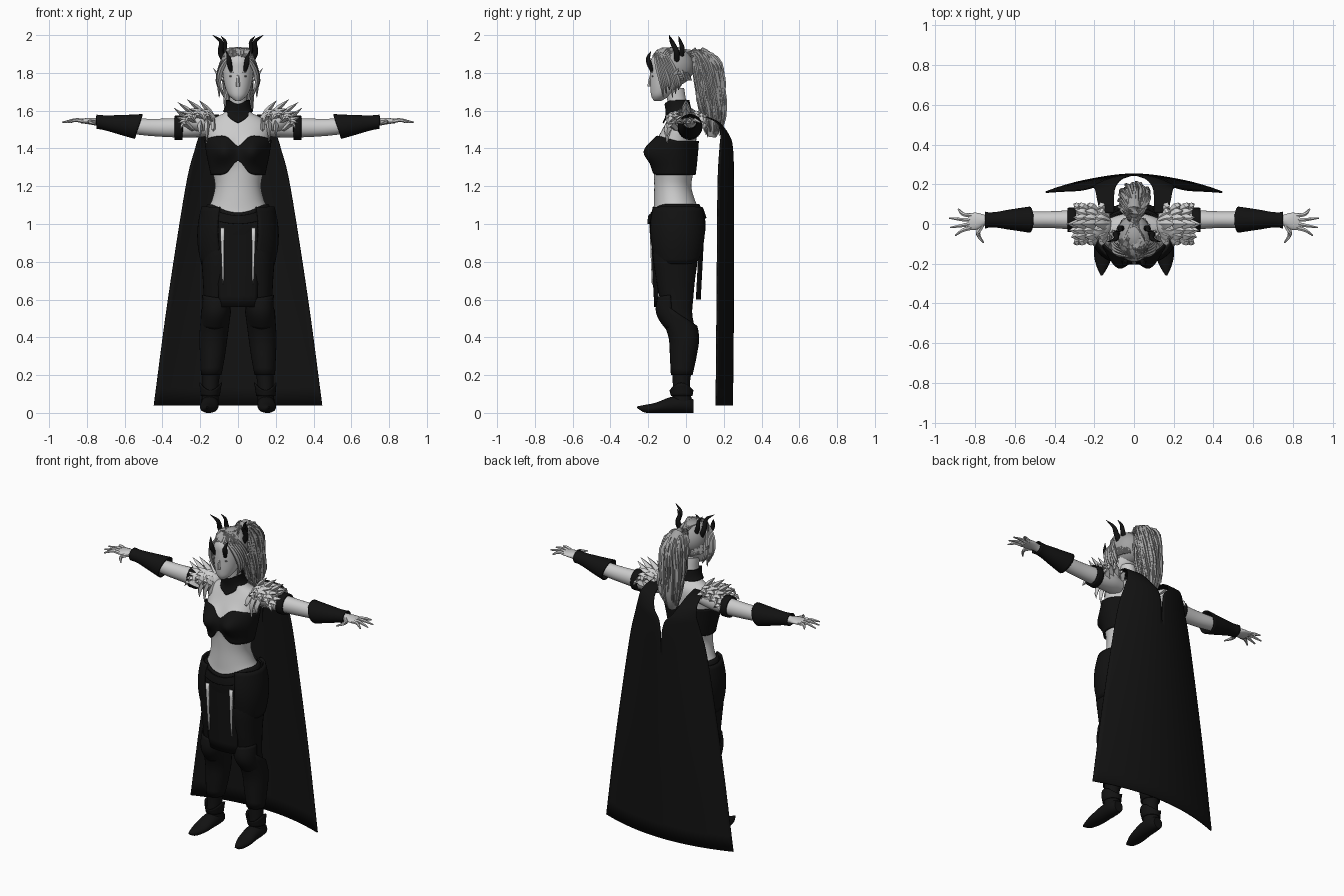
import bpy, bmesh, random
from math import sin, cos, pi, exp, sqrt
from mathutils import Vector

random.seed(4)
if "Cube" in bpy.data.objects:
    bpy.data.objects.remove(bpy.data.objects["Cube"])


def material(name, value):
    m = bpy.data.materials.new(name)
    m.use_nodes = True
    m.diffuse_color = (value, value, value, 1)
    m.node_tree.nodes["Principled BSDF"].inputs["Base Color"].default_value = (value, value, value, 1)
    return m


BLACK = material("black cloth", 0.006)
SKIN = material("pale skin", 0.6)
PLUME = material("pale plumes", 0.62)
HAIR = material("grey hair", 0.36)
SHADE = material("grey face detail", 0.2)


def at(rows, k):
    """Smooth lookup in rows of (key, values...)."""
    k = min(max(k, rows[0][0]), rows[-1][0])
    i = 0
    while i < len(rows) - 2 and k > rows[i + 1][0]:
        i += 1
    a, b = rows[i], rows[i + 1]
    p, q = rows[max(i - 1, 0)], rows[min(i + 2, len(rows) - 1)]
    h = b[0] - a[0]
    t = (k - a[0]) / h
    out = []
    for c in range(1, len(a)):
        ma = (b[c] - p[c]) / (b[0] - p[0]) * h
        mb = (q[c] - a[c]) / (q[0] - a[0]) * h
        out.append((2*t**3 - 3*t*t + 1)*a[c] + (t**3 - 2*t*t + t)*ma
                   + (3*t*t - 2*t**3)*b[c] + (t**3 - t*t)*mb)
    return out


def grid(bm, fn, nu, nv, wrap=True, cap=True):
    """Surface from fn(u, v); u runs around when wrapped."""
    cols = nu if wrap else nu + 1
    rings = [[bm.verts.new(fn(i / nu, j / nv)) for i in range(cols)] for j in range(nv + 1)]
    for lo, hi in zip(rings, rings[1:]):
        for i in range(nu):
            k = (i + 1) % cols
            bm.faces.new((lo[i], lo[k], hi[k], hi[i]))
    if wrap and cap:
        bm.faces.new(rings[0])
        bm.faces.new(rings[-1])


def tube(bm, path, radii, sides=6, steps=8, flat=1.0):
    rows = [(i, *p, r) for i, (p, r) in enumerate(zip(path, radii))]
    last = len(rows) - 1

    def fn(u, v):
        x, y, z, r = at(rows, v * last)
        d = Vector(at(rows, v*last + 0.05)[:3]) - Vector(at(rows, v*last - 0.05)[:3])
        side = d.cross(Vector((0.1, 1, 0.05))).normalized()
        up = side.cross(d).normalized()
        return Vector((x, y, z)) + max(r, 0.0005) * (flat*cos(2*pi*u)*side + sin(2*pi*u)*up)
    grid(bm, fn, sides, steps)


def finish(bm, name, mat, mirror=False, thick=0, angle=50):
    bmesh.ops.recalc_face_normals(bm, faces=bm.faces)
    me = bpy.data.meshes.new(name)
    bm.to_mesh(me)
    bm.free()
    me.materials.append(mat)
    me.shade_smooth()
    me.set_sharp_from_angle(angle=angle * pi / 180)
    ob = bpy.data.objects.new(name, me)
    bpy.context.collection.objects.link(ob)
    if mirror:
        ob.modifiers.new("Mirror", "MIRROR")
    if thick:
        s = ob.modifiers.new("Solidify", "SOLIDIFY")
        s.thickness, s.offset = thick, 0
    return ob


def surface(name, mat, fn, nu, nv, wrap=True, cap=True, **kw):
    bm = bmesh.new()
    grid(bm, fn, nu, nv, wrap, cap)
    return finish(bm, name, mat, **kw)


def tubes(name, mat, items, mirror=False, angle=50, **kw):
    bm = bmesh.new()
    for path, radii in items:
        tube(bm, path, radii, **kw)
    return finish(bm, name, mat, mirror, angle=angle)


def ball(name, mat, c, r, mirror=False):
    bm = bmesh.new()
    bmesh.ops.create_uvsphere(bm, u_segments=24, v_segments=16, radius=1)
    for v in bm.verts:
        v.co = Vector(c) + Vector(a * b for a, b in zip(v.co, r))
    return finish(bm, name, mat, mirror)


# Torso and fitted clothes share one profile: height, centre y, half width, half depth
TORSO = [(.88, -.045, .17, .12), (1, -.045, .18, .135), (1.07, -.05, .165, .122), (1.12, -.06, .14, .11),
         (1.2, -.07, .122, .098), (1.28, -.065, .135, .105), (1.38, -.06, .155, .11), (1.46, -.045, .165, .1),
         (1.52, -.03, .165, .085), (1.56, -.025, .13, .07), (1.59, -.035, .07, .055),
         (1.63, -.045, .047, .05), (1.72, -.06, .045, .05)]


def body(u, z, off=0):
    a = 2 * pi * u
    cy, rx, ry = at(TORSO, z)
    x, y = (rx + off) * cos(a), cy + (ry + off) * sin(a)
    if sin(a) < 0:
        y -= .055 * exp(-((abs(x) - .08) / .055)**2 - ((z - 1.385) / .06)**2)
    return Vector((x, y, z))


def garment(name, lo, hi, off):
    def fn(u, v):
        x, front = cos(2*pi*u), max(0, -sin(2*pi*u))
        a, b = lo(x, front), hi(x, front)
        return body(u, a + (b - a) * v, off)
    surface(name, BLACK, fn, 64, 16, cap=False, thick=.008)


surface("torso", SKIN, lambda u, v: body(u, .9 + .82 * v), 48, 48)
garment("bust_top", lambda x, f: 1.26 + (.075 * exp(-(x / .3)**2) if f > 0 else 0),
        lambda x, f: 1.44 + (.03 * f - .06 * f * exp(-(x / .25)**2)), .01)
garment("trousers_top", lambda x, f: .88, lambda x, f: 1.105 - .045 * f**4, .01)
garment("belt", lambda x, f: 1.03 - .03 * f**4, lambda x, f: 1.085 - .04 * f**4, .02)
garment("collar", lambda x, f: 1.595 - (.06 * max(0, 1 - abs(x) * 1.4) if f > 0 else 0),
        lambda x, f: 1.655 - .02 * f**4, .014)

# Legs, knees and boots
LEG = [(.06, .148, -.02, .045, .052), (.15, .145, -.025, .042, .045), (.3, .135, -.015, .055, .06),
       (.4, .13, -.012, .062, .068), (.52, .118, -.045, .064, .078), (.6, .112, -.05, .07, .088),
       (.7, .106, -.055, .08, .102), (.85, .1, -.055, .095, .122), (.98, .095, -.045, .09, .12)]


def leg(u, z, off=0):
    x, y, rx, ry = at(LEG, z)
    return Vector((x + (rx + off) * cos(2*pi*u), y + (ry + off) * sin(2*pi*u), z))


surface("legs", BLACK, lambda u, v: leg(u, .04 + .94 * v), 28, 32, mirror=True)
surface("boot_tops", BLACK, lambda u, v: leg(u, .2 + v * (.33 - .07 * sin(2*pi*u)), .006 + .006 * v),
        28, 10, cap=False, mirror=True, thick=.006)
surface("ankle_cuffs", BLACK, lambda u, v: leg(u, .09 + v * (.05 + .02 * cos(4*pi*u)), .005 + .01 * v),
        24, 4, cap=False, mirror=True, thick=.006)
surface("knee_guards", BLACK, lambda u, v: leg(.55 + .4 * u, .44 + .03 * abs(u - .5) + .17 * v,
                                               .008 + .022 * sin(pi * v) * sin(pi * u)),
        12, 10, wrap=False, mirror=True, thick=.006)
FOOT = [(-.26, .163, .03, .004, .004), (-.22, .16, .022, .026, .02), (-.16, .155, .027, .046, .027),
        (-.08, .15, .042, .048, .042), (0, .148, .045, .045, .045), (.04, .148, .035, .03, .035)]


def foot(u, v):
    y = -.26 + .3 * v
    x, z, rx, rz = at(FOOT, y)
    return Vector((x + rx * cos(2*pi*u), y, max(0, z + rz * sin(2*pi*u))))


surface("feet", BLACK, foot, 20, 20, mirror=True)


# Hip plates and hanging cloths
def hip_plate(u, v):
    a = (u - .5) * 2.6
    drop = .3 - .07 * (2*u - 1)**4
    r = .175 + .035 * sin(pi * (.12 + .75 * v))
    return Vector((r * cos(a * .8), -.045 + (.13 + .015 * sin(pi * v)) * sin(a), 1.09 - drop * v))


surface("hip_plates", BLACK, hip_plate, 20, 12, wrap=False, mirror=True, thick=.012)
for name, y0, y1, low in (("front_cloth", -.19, -.165, .56), ("back_cloth", .098, .075, .6)):
    surface(name, BLACK, lambda u, v: Vector(((2*u - 1) * (.115 - .015 * v),
            y0 + (y1 - y0) * v + (.02 if y0 < 0 else -.02) * (2*u - 1)**2, 1.04 + (low - 1.04) * v)),
            12, 8, wrap=False, thick=.006)
surface("cloth_strips", PLUME, lambda u, v: Vector((.083 - .004 * v + (u - .5) * .022 * (1 - .7 * v),
        -.189 + .012 * v, .98 - .3 * v)), 2, 6, wrap=False, mirror=True, thick=.008)

# Arms: x, centre y and z, half depth, half height
ARM = [(.12, 0, 1.515, .055, .045), (.2, .012, 1.515, .058, .055), (.3, .02, 1.51, .05, .052),
       (.42, .022, 1.51, .042, .047), (.52, .022, 1.515, .041, .043), (.62, .022, 1.525, .036, .037),
       (.74, .02, 1.54, .024, .022), (.79, .014, 1.545, .043, .017), (.835, .012, 1.545, .042, .011)]


def arm(u, x, off=0):
    y, z, ry, rz = at(ARM, x)
    return Vector((x, y + (ry + off) * cos(2*pi*u), z + (rz + off) * sin(2*pi*u)))


surface("arms", SKIN, lambda u, v: arm(u, .12 + .715 * v), 24, 40, mirror=True)
surface("gauntlets", BLACK, lambda u, v: arm(u, .525 - .02 * sin(2*pi*u) * (1 - v) + .225 * v,
        .008 + .014 * (1 - v)**2 + .006 * v**6), 24, 14, cap=False, mirror=True, thick=.006)
surface("arm_bands", BLACK, lambda u, v: arm(u, .293 + .042 * v, .008), 24, 3, cap=False, mirror=True, thick=.01)
TIPS = ((.9, -.058), (.925, -.018), (.93, .03), (.885, .076))
fingers = [([(.82, -.02 + .021 * i, 1.545), (.86, y * .6 + .004, 1.55), (x, y, 1.538)], [.011, .01, .004])
           for i, (x, y) in enumerate(TIPS)]
fingers.append(([(.765, -.005, 1.543), (.785, -.05, 1.54), (.757, -.095, 1.53)], [.014, .011, .004]))
tubes("fingers", SKIN, fingers, mirror=True)

# Shoulder plumes: overlapping rows of flat pointed leaves
ball("shoulder_pads", PLUME, (.195, -.008, 1.545), (.085, .075, .06), mirror=True)
plumes = []
for bx, bz, reach in ((.13, 1.57, .075), (.17, 1.575, .1), (.21, 1.56, .11), (.24, 1.53, .1)):
    for j in range(7):
        t = j / 3 - 1
        lift = (.085 - .12 * abs(t)) * (1 if j % 2 else .75)
        tip = (bx + reach * (1 - .35 * abs(t)), t * .1, bz + lift)
        mid = (bx + reach * .45, t * .085, bz + lift * .35 + .01)
        plumes.append(([(bx, t * .05, bz - .03 * t * t), mid, tip], [.016, .023, .001]))
for x, low in ((.13, 1.49), (.165, 1.43), (.2, 1.46)):
    plumes.append(([(x, -.05, 1.55), (x, -.095, 1.51), (x, -.1, low)], [.018, .022, .001]))
tubes("shoulder_plumes", PLUME, plumes, mirror=True, angle=30, sides=4, steps=6, flat=.6)

# Cape: drape path y, z, half width, half neck gap, side sweep
CAPE = [(0, .055, 1.575, .17, .1, 0), (1, .12, 1.562, .185, .1, 0), (2, .18, 1.53, .195, .095, .01),
        (3, .225, 1.47, .205, .065, .04), (4, .245, 1.4, .225, .015, .065), (5, .25, 1.2, .275, 0, .08),
        (6, .25, .6, .37, 0, .085), (7, .245, .04, .445, 0, .085)]


def cape(u, v):
    y, z, w, gap, sweep = at(CAPE, 7 * v)
    return Vector((max(0, gap) + (w - max(0, gap)) * u, y - sweep * u * u, z))


surface("cape", BLACK, cape, 16, 42, wrap=False, mirror=True, thick=.008)

# Head and face
HEAD = [(1.652, -.15, .015, .02), (1.675, -.137, .043, .046), (1.71, -.115, .063, .073),
        (1.76, -.1, .076, .09), (1.82, -.09, .082, .1), (1.87, -.085, .08, .1),
        (1.91, -.08, .06, .076), (1.93, -.075, .02, .03)]


def head(u, v):
    z = 1.652 + .278 * v
    cy, rx, ry = at(HEAD, z)
    return Vector((rx * cos(2*pi*u), cy + ry * sin(2*pi*u), z))


surface("head", SKIN, head, 32, 28)
tubes("nose", SKIN, [([(0, -.185, 1.79), (0, -.192, 1.755), (0, -.194, 1.728)], [.006, .009, .011])])
ball("lips", SHADE, (0, -.175, 1.697), (.018, .01, .005))
ball("eyes", SHADE, (.032, -.174, 1.782), (.015, .008, .005), mirror=True)
tubes("eyebrows", SHADE, [([(.014, -.186, 1.797), (.035, -.179, 1.805), (.055, -.162, 1.802)],
                           [.002, .003, .001])], mirror=True)
tubes("ears", SKIN, [([(.07, -.07, 1.76), (.1, -.06, 1.785), (.132, -.04, 1.825)], [.022, .018, .001])],
      mirror=True, flat=.5)

# Hair: cap, swept strands, face locks and tail
ball("hair_cap", HAIR, (0, -.062, 1.835), (.09, .105, .103))
swept = []
for i in range(60):
    a = -pi * .5 + (i / 59 - .5) * 2 * pi * .8
    r = 1 + random.uniform(-.02, .05)
    z = 1.89 - .13 * (1 - max(0, -sin(a)))
    x, y = .086 * cos(a) * r, -.062 + .112 * sin(a) * r
    swept.append(([(x, y, z), (x * .85, y * .6 - .02, min(1.925, z + .075)), (0, .035, 1.915)], [.004, .009, .006]))
tubes("swept_hair", HAIR, swept, sides=5, steps=6)
locks = [([(.03 + .008*i, -.165 + .012*i, 1.9), (.083 + .002*i, -.15 + .016*i, 1.83),
           (.1 + .003*(i % 3), -.13 + .018*i, 1.75), (.075 + .008*(i % 4), -.12 + .016*i, 1.67 + .02*(i % 3))],
          [.006, .013, .012, .002]) for i in range(6)]
tubes("face_locks", HAIR, locks, mirror=True, sides=5)
TAIL = [(0, .03, 1.895, .025), (1, .07, 1.905, .045), (2, .11, 1.85, .07), (3, .122, 1.77, .076),
        (4, .138, 1.65, .074), (5, .146, 1.54, .06), (6, .135, 1.46, .03)]
core = [at(TAIL, k) for k in range(7)]
tubes("tail_core", HAIR, [([(0, y, z) for y, z, r in core], [r * .8 for y, z, r in core])], sides=16, steps=18)
strands = []
for i in range(130):
    a, d, end = random.uniform(0, 2*pi), sqrt(random.uniform(.5, 1)), random.uniform(3.5, 6)
    path = []
    for j in range(7):
        y, z, r = at(TAIL, end * j / 6)
        s = d * r * random.uniform(.85, 1.15)
        path.append((s * cos(a + j * .12), y + s * sin(a + j * .12), z + random.uniform(-.012, .012)))
    strands.append((path, [.006, .009, .01, .01, .009, .008, .001]))
tubes("tail_strands", HAIR, strands, sides=5, steps=12)

# Horns: three pairs
horns = [([(.07, -.05, 1.86), (.092, -.05, 1.91), (.09, -.075, 1.965), (.135, -.09, 2.0)], [.016, .015, .011, .001]),
         ([(.055, -.025, 1.89), (.07, -.02, 1.93), (.068, -.03, 1.965), (.09, -.04, 1.995)], [.014, .013, .009, .001]),
         ([(.036, -.18, 1.81), (.046, -.195, 1.85), (.05, -.2, 1.88), (.062, -.185, 1.915)], [.009, .014, .011, .001])]
tubes("horns", BLACK, horns, mirror=True, sides=10, steps=14)
